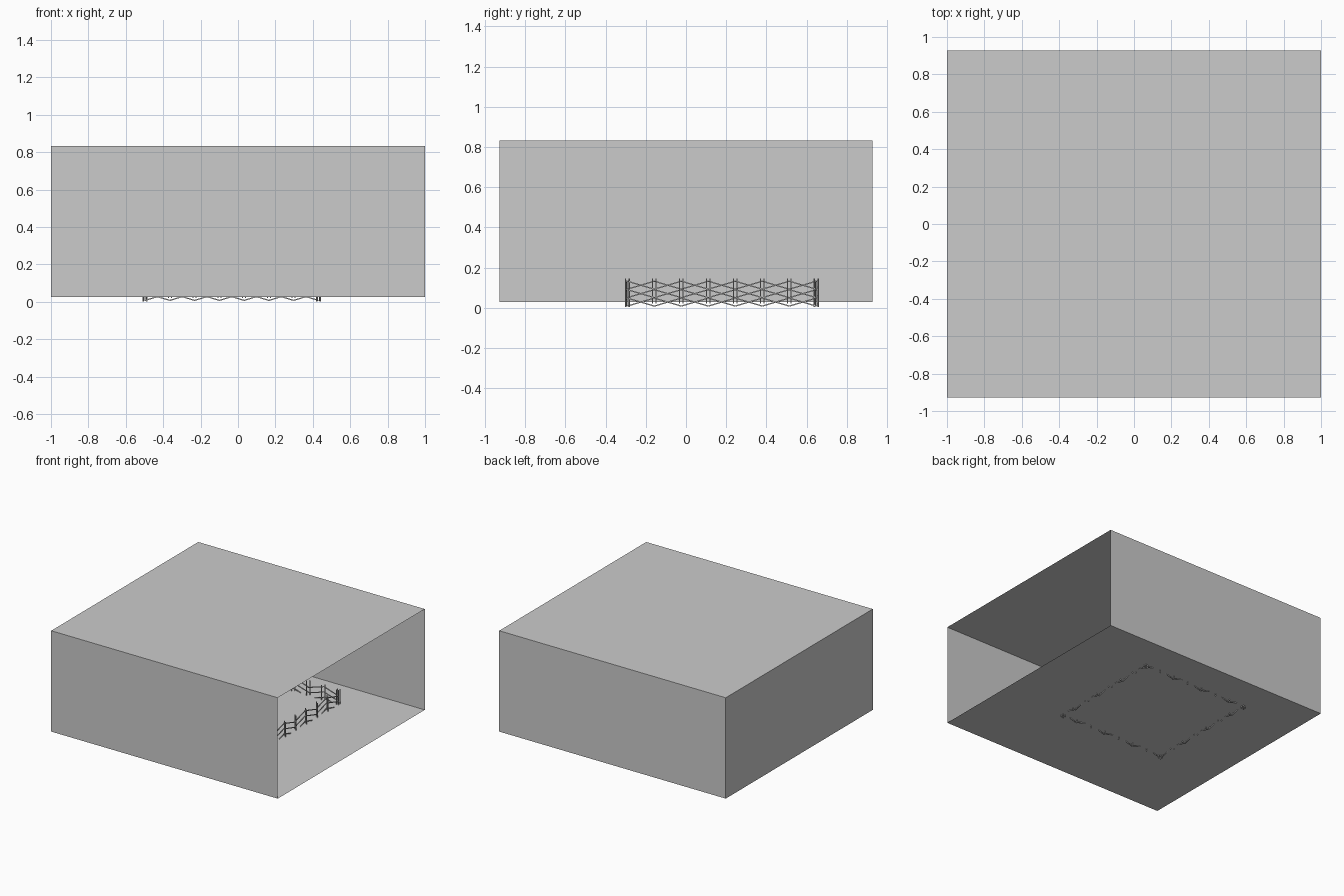
import bpy, bmesh
from mathutils import Vector, Matrix

if "Cube" in bpy.data.objects:
    bpy.data.objects.remove(bpy.data.objects["Cube"])


def finish(bm, name):
    bmesh.ops.recalc_face_normals(bm, faces=bm.faces)
    me = bpy.data.meshes.new(name)
    bm.to_mesh(me)
    bm.free()
    ob = bpy.data.objects.new(name, me)
    bpy.context.collection.objects.link(ob)
    return ob


def bar(bm, a, b, size):
    """Square bar between two points."""
    a, b = Vector(a), Vector(b)
    d = b - a
    rot = d.to_track_quat('Z', 'Y').to_matrix().to_4x4()
    mat = Matrix.Translation((a + b) / 2) @ rot @ Matrix.Diagonal((size, size, d.length, 1))
    bmesh.ops.create_cube(bm, size=1, matrix=mat)


# Thin-walled enclosure, open on the right side
bm = bmesh.new()
bmesh.ops.create_cube(bm, size=1, matrix=Matrix.Translation((0, 0, 0.43))
                      @ Matrix.Diagonal((2, 1.854, 0.805, 1)))
right = [f for f in bm.faces if f.calc_center_median().x > 0.9]
bmesh.ops.delete(bm, geom=right, context='FACES_ONLY')
finish(bm, "enclosure")

X0, X1, Y0, Y1 = -0.497, 0.43, -0.292, 0.648
SEGMENTS, RAILS = 7, 3


def fence(name, start, end, phase):
    """Split-rail fence: zigzag rails held between paired posts."""
    start, end = Vector(start), Vector(end)
    along = (end - start).normalized()
    side = Vector((-along.y, along.x, 0))
    bm = bmesh.new()
    joints = [start.lerp(end, i / SEGMENTS) for i in range(SEGMENTS + 1)]
    # Rails rise and fall from joint to joint
    for i in range(SEGMENTS):
        for k in range(RAILS):
            za = 0.008 + 0.042 * k + 0.04 * ((i + phase) % 2)
            zb = 0.008 + 0.042 * k + 0.04 * ((i + 1 + phase) % 2)
            off = side * (0.005 if i % 2 else -0.005)
            bar(bm, joints[i] + off + Vector((0, 0, za)),
                joints[i + 1] + off + Vector((0, 0, zb)), 0.006)
    # Paired posts at each joint
    for i, p in enumerate(joints):
        low = 0.003 if i in (0, SEGMENTS) else 0.02
        for s in (-1, 1):
            q = p + side * 0.01 * s + along * 0.008 * s
            bar(bm, q + Vector((0, 0, low)), q + Vector((0, 0, 0.145)), 0.005)
    # Rest the lowest ends on z = 0
    for v in bm.verts:
        v.co.z = max(v.co.z, 0)
    return finish(bm, name)


fence("front_fence", (X0, Y0, 0), (X1, Y0, 0), 0)
fence("right_fence", (X1, Y0, 0), (X1, Y1, 0), 1)
fence("back_fence", (X1, Y1, 0), (X0, Y1, 0), 0)
fence("left_fence", (X0, Y1, 0), (X0, Y0, 0), 1)
